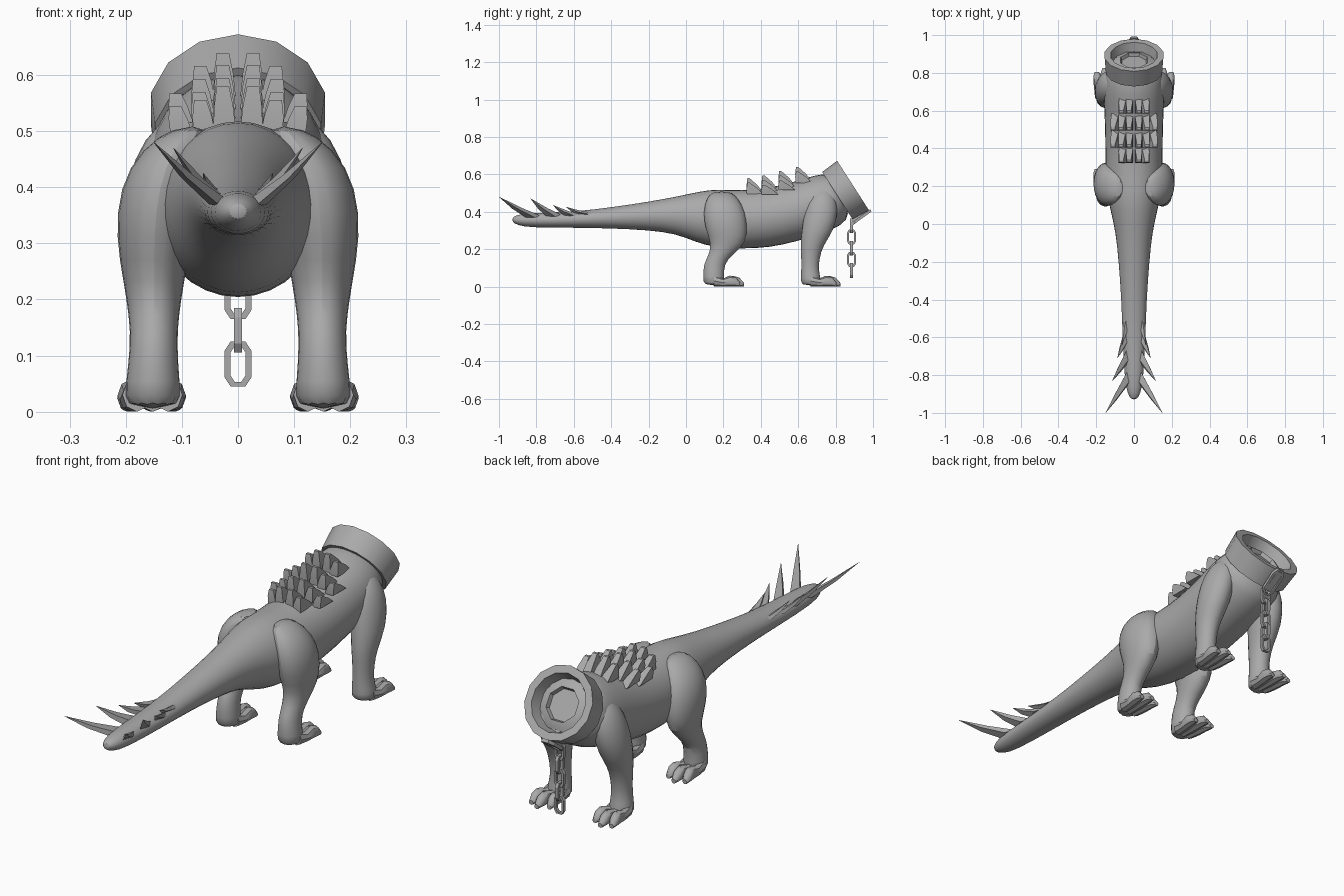
import bpy, bmesh, math
from mathutils import Vector as V

if "Cube" in bpy.data.objects:
    bpy.data.objects.remove(bpy.data.objects["Cube"])

hide = bpy.data.materials.new("grey_hide")
hide.diffuse_color = (0.4, 0.4, 0.4, 1)
hide.use_nodes = True
hide.node_tree.nodes["Principled BSDF"].inputs["Base Color"].default_value = hide.diffuse_color


def loft(name, rings, closed=False, cap=True, subdiv=0, angle=40):
    """Skin a list of equal-length point rings into one object."""
    bm = bmesh.new()
    vs = [[bm.verts.new(p) for p in r] for r in rings]
    n = len(vs[0])
    for i in range(len(vs) if closed else len(vs) - 1):
        a, b = vs[i], vs[(i + 1) % len(vs)]
        for j in range(n):
            bm.faces.new((a[j], a[(j + 1) % n], b[(j + 1) % n], b[j]))
    if cap and not closed:
        bm.faces.new(vs[0][::-1])
        bm.faces.new(vs[-1])
    bmesh.ops.recalc_face_normals(bm, faces=bm.faces)
    me = bpy.data.meshes.new(name)
    bm.to_mesh(me)
    bm.free()
    me.materials.append(hide)
    me.polygons.foreach_set("use_smooth", [True] * len(me.polygons))
    me.set_sharp_from_angle(angle=math.radians(angle))
    ob = bpy.data.objects.new(name, me)
    bpy.context.collection.objects.link(ob)
    if subdiv:
        m = ob.modifiers.new("smooth", 'SUBSURF')
        m.levels = m.render_levels = subdiv
    return ob


def ellipse(c, u, v, n=12):
    """Ring around c with half axes u and v."""
    c, u, v = V(c), V(u), V(v)
    return [c + u * math.cos(2 * math.pi * k / n) + v * math.sin(2 * math.pi * k / n) for k in range(n)]


# torso and tail: top y, top z, bottom y, bottom z, half width
body = [(-.93, .37, -.93, .345, .014), (-.90, .385, -.90, .328, .034), (-.83, .395, -.84, .314, .05),
        (-.6, .40, -.6, .314, .062), (-.4, .425, -.4, .31, .068), (-.2, .455, -.2, .30, .083),
        (-.05, .483, -.05, .28, .098), (.08, .513, .05, .235, .125), (.17, .525, .15, .205, .148),
        (.3, .515, .3, .198, .155), (.45, .53, .45, .205, .155), (.6, .57, .58, .235, .16),
        (.69, .60, .72, .275, .165), (.75, .605, .83, .32, .155), (.79, .60, .89, .385, .135)]
loft("body", [ellipse((0, (a + c) / 2, (b + d) / 2), (w, 0, 0), (0, (a - c) / 2, (b - d) / 2), 16)
              for a, b, c, d, w in body], subdiv=1)

# legs: z, x, y, half width, half depth
fore = [(.53, .09, .74, .03, .03), (.49, .115, .73, .055, .07), (.41, .135, .725, .068, .095),
        (.3, .147, .705, .068, .09), (.22, .150, .672, .05, .063), (.15, .15, .665, .044, .05),
        (.09, .15, .662, .043, .048), (.04, .152, .668, .052, .055), (.004, .152, .67, .054, .058)]
hind = [(.51, .08, .19, .03, .05), (.47, .115, .195, .06, .09), (.40, .142, .205, .073, .118),
        (.31, .15, .215, .071, .118), (.23, .15, .228, .056, .095), (.17, .15, .185, .046, .065),
        (.12, .15, .148, .043, .057), (.05, .152, .148, .05, .058), (.004, .152, .15, .054, .06)]
for side, s in (("left", 1), ("right", -1)):
    for kind, leg, y0 in (("front", fore, .665), ("hind", hind, .15)):
        loft(f"{kind}_leg_{side}", [ellipse((s * x, y, z), (rx, 0, 0), (0, ry, 0))
                                    for z, x, y, rx, ry in leg], subdiv=1)
        # three toes, each with a raised knuckle and a blunt claw
        for t, (xa, xb, ln) in enumerate(((.125, .112, .135), (.152, .156, .16), (.18, .197, .14))):
            rings = []
            for f, top, w in ((0, .06, .026), (.35, .043, .025), (.62, .058, .024), (.84, .048, .021), (1, .02, .011)):
                x, y = xa + (xb - xa) * f, y0 + ln * f
                rings.append(ellipse((s * x, y, top / 2), (w, 0, 0), (0, 0, top / 2), 8))
            loft(f"{kind}_toe_{side}_{t + 1}", rings)

# collar: a heavy tilted ring with a sloping rim around the neck
axis, up, base = V((0, .84, .54)), V((0, -.54, .84)), V((0, .81, .485))


def turned(name, profile, n):
    ang = [2 * math.pi * (k + .5) / n for k in range(n)]
    loft(name, [[base + axis * h + V((1, 0, 0)) * r * math.cos(a) + up * r * math.sin(a) for a in ang]
                for r, h in profile], angle=35)


turned("collar", [(.10, .0), (.152, 0), (.159, .10), (.126, .10), (.112, .05), (.10, .05)], 14)
turned("neck_stump", [(.115, .0), (.113, .052), (.095, .062), (.076, .068), (.068, .045)], 8)


def spike(name, back, front, half, tip, ridge):
    """Four-sided blade from a diamond base to a tip."""
    b, f, tip = V(back), V(front), V(tip)
    mid = (b + f) / 2
    base_ring = [f, mid + V((half, 0, 0)), b, mid - V((half, 0, 0))]
    belly = mid.lerp(tip, .5) + V((0, 0, ridge))
    mids = [belly + (p - mid) * .6 for p in base_ring]
    loft(name, [base_ring, mids, [tip + (p - mid) * .03 for p in base_ring]], angle=30)


# tail spikes: base x, base y, base z, half width, length, tip
tail = [(.03, -.81, .375, .022, .08, (.15, -1.0, .48)), (.035, -.70, .38, .02, .08, (.115, -.83, .47)),
        (.042, -.60, .385, .02, .08, (.088, -.71, .435)), (.04, -.52, .392, .018, .09, (.062, -.64, .425))]
for side, s in (("left", 1), ("right", -1)):
    for i, (x, y, z, w, ln, t) in enumerate(tail):
        spike(f"tail_spike_{side}_{i + 1}", (s * x, y - ln / 2, z - .01), (s * x, y + ln / 2, z), w,
              (s * t[0], t[1], t[2]), -.006)

    # back scutes: blocky wedges that rise toward the rear in rows across the spine
    rows = [(.37, .515, (.024, .06)), (.45, .53, (.024, .062, .10)),
            (.54, .553, (.024, .062, .10)), (.63, .575, (.024, .06))]
    for r, (y, z, cols) in enumerate(rows):
        for c, x in enumerate(cols):
            zz, h, w = z - 2.6 * x * x - .012, (.078, .062, .052)[c], .02
            out = x * .12

            def block(yc, zc, hw, hl):
                return [V((s * (x + dx * hw) + s * out * (zc - zz) / h, yc + dy * hl, zc))
                        for dx, dy in ((-1, -1), (1, -1), (1, 1), (-1, 1))]
            loft(f"back_scute_{side}_{r + 1}_{c + 1}",
                 [block(y, zz, w, .045), block(y - .018, zz + h * .55, w * .85, .028),
                  block(y - .036, zz + h, w * .55, .006)], angle=30)


def link(name, centre, along, across, half_len, half_w, t=.0055):
    """Elongated eight-sided chain link with a square section."""
    a, b = V(along).normalized(), V(across).normalized()
    nrm = a.cross(b)
    shape = [(1, .5), (.6, 1), (-.6, 1), (-1, .5), (-1, -.5), (-.6, -1), (.6, -1), (1, -.5)]
    rings = []
    for p, q in shape:
        c = V(centre) + a * p * half_len + b * q * half_w
        o = (a * p * .5 + b * q).normalized()
        rings.append([c + o * t + nrm * t * 1.3, c - o * t + nrm * t * 1.3,
                      c - o * t - nrm * t * 1.3, c + o * t - nrm * t * 1.3])
    loft(name, rings, closed=True, angle=25)


# chain: a lug on the collar, a slanted shackle, then alternating hanging links
lug = base + axis * .05 - up * .158
loft("collar_lug", [[lug + axis * e * .05 + V((dx * .016, 0, 0)) + up * dz * .012
                     for dx, dz in ((-1, -1), (1, -1), (1, 1), (-1, 1))] for e in (-1, 1)])
link("shackle", (0, .937, .37), (0, .85, .62), (1, 0, 0), .06, .024)
for i in range(5):
    link(f"chain_link_{i + 1}", (0, .885, .325 - i * .06), (0, 0, 1), (1, 0, 0) if i % 2 == 0 else (0, 1, 0), .036, .019)
